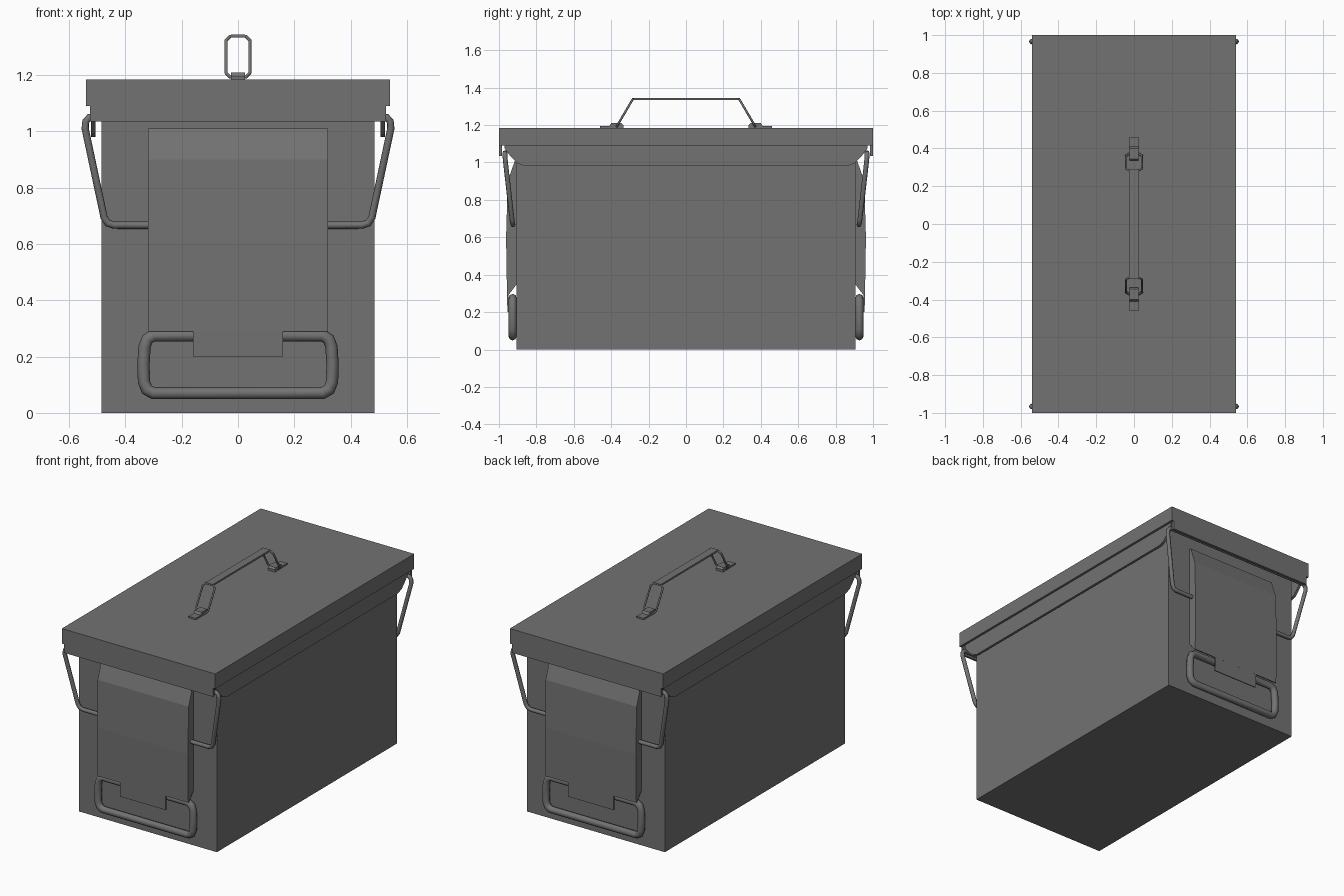
import bpy
import bmesh
from mathutils import Vector

if "Cube" in bpy.data.objects:
    bpy.data.objects.remove(bpy.data.objects["Cube"], do_unlink=True)

GREY = (0.17, 0.17, 0.17, 1)
paint = bpy.data.materials.new("grey_paint")
paint.use_nodes = True
paint.diffuse_color = GREY
bsdf = next(n for n in paint.node_tree.nodes if n.type == 'BSDF_PRINCIPLED')
bsdf.inputs["Base Color"].default_value = GREY


def add_object(name, mesh):
    mesh.materials.clear()
    mesh.materials.append(paint)
    ob = bpy.data.objects.new(name, mesh)
    bpy.context.collection.objects.link(ob)
    return ob


def mesh_object(name, bm):
    bmesh.ops.recalc_face_normals(bm, faces=bm.faces)
    mesh = bpy.data.meshes.new(name)
    bm.to_mesh(mesh)
    bm.free()
    return add_object(name, mesh)


def box(name, low, high):
    bm = bmesh.new()
    bmesh.ops.create_cube(bm, size=1)
    low, high = Vector(low), Vector(high)
    for v in bm.verts:
        v.co = (low + high) / 2 + v.co * (high - low)
    return mesh_object(name, bm)


def prism(name, profile, x0, x1):
    """Extrude a (y, z) profile along x."""
    bm = bmesh.new()
    face = bm.faces.new([bm.verts.new((x0, y, z)) for y, z in profile])
    out = bmesh.ops.extrude_face_region(bm, geom=[face])
    moved = [v for v in out["geom"] if isinstance(v, bmesh.types.BMVert)]
    bmesh.ops.translate(bm, verts=moved, vec=(x1 - x0, 0, 0))
    return mesh_object(name, bm)


def tube(name, points, radius, closed=False):
    curve = bpy.data.curves.new(name, 'CURVE')
    curve.dimensions = '3D'
    curve.bevel_depth = radius
    curve.bevel_resolution = 2
    curve.use_fill_caps = True
    spline = curve.splines.new('POLY')
    spline.points.add(len(points) - 1)
    for p, co in zip(spline.points, points):
        p.co = (*co, 1)
    spline.use_cyclic_u = closed
    temp = bpy.data.objects.new(name, curve)
    mesh = bpy.data.meshes.new_from_object(temp)
    bpy.data.objects.remove(temp)
    mesh.shade_smooth()
    return add_object(name, mesh)


def mirrored_path(half):
    """Continue a path of (x, y, z) points across x = 0."""
    return half + [(-x, y, z) for x, y, z in reversed(half)]


# Body and lid: top panel with a skirt, longer on the two ends
box("body", (-0.485, -0.905, 0), (0.485, 0.905, 1.17))
box("lid_top", (-0.54, -1, 1.165), (0.54, 1, 1.185))
for side, s in (("left", 1), ("right", -1)):
    x0, x1 = sorted((s * 0.525, s * 0.54))
    box(side + "_lid_skirt", (x0, -1, 1.09), (x1, 1, 1.166))
    # Side strip with tapered ends under the skirt
    half = [(0.86, 0.98), (0.9, 0.995), (0.94, 1.035), (0.97, 1.075), (0.97, 1.14)]
    profile = half + [(-y, z) for y, z in reversed(half)]
    prism(side + "_side_strip", profile, s * 0.506, s * 0.522)

for end, s in (("front", -1), ("back", 1)):
    y0, y1 = sorted((s * 0.985, s * 1.0))
    box(end + "_lid_skirt", (-0.54, y0, 1.09), (0.54, y1, 1.166))
    box(end + "_lid_lip", (-0.525, y0, 1.035), (0.525, y1, 1.09))

    # Latch cover with sloped top, and a tab holding the carry ring
    cover = [(0.9, 1.01), (0.915, 1.01), (0.953, 0.9), (0.962, 0.6),
             (0.957, 0.29), (0.95, 0.29), (0.9, 0.355)]
    prism(end + "_latch_cover", [(s * y, z) for y, z in cover], -0.32, 0.32)
    tab = [(0.957, 0.3), (0.955, 0.2), (0.949, 0.2), (0.949, 0.3)]
    prism(end + "_latch_tab", [(s * y, z) for y, z in tab], -0.16, 0.16)

    # Carry ring low on the end
    ring = [(0.14, 0.275), (0.3, 0.275), (0.322, 0.262), (0.332, 0.235),
            (0.336, 0.17), (0.334, 0.11), (0.324, 0.083), (0.3, 0.07)]
    path = mirrored_path([(x, s * 0.927, z) for x, z in ring])
    tube(end + "_carry_ring", path, 0.022, closed=True)

    # Latch wire, from the cover up around the strips and behind the lip
    wire = [(0.3, 0.925, 0.667), (0.44, 0.925, 0.667), (0.463, 0.927, 0.674),
            (0.476, 0.93, 0.695), (0.543, 0.966, 1.01), (0.541, 0.968, 1.035),
            (0.528, 0.968, 1.05), (0.5, 0.968, 1.052)]
    path = mirrored_path([(x, s * y, z) for x, y, z in wire])
    tube(end + "_latch_wire", path, 0.013)

    # Top handle: clip on the lid and a leaning wire loop
    clip = [(0.46, 1.185), (0.46, 1.195), (0.41, 1.195), (0.4, 1.21),
            (0.345, 1.21), (0.335, 1.2), (0.335, 1.185)]
    prism(end + "_handle_clip", [(s * y, z) for y, z in clip], -0.025, 0.025)
    outline = [(0.028, 0), (0.042, 0.1), (0.042, 0.9), (0.028, 1)]
    loop = [(x, s * (0.37 - 0.085 * t), 1.193 + 0.145 * t) for x, t in outline]
    tube(end + "_handle_loop", mirrored_path(loop), 0.006, closed=True)

box("handle_strap", (-0.025, -0.29, 1.334), (0.025, 0.29, 1.345))
